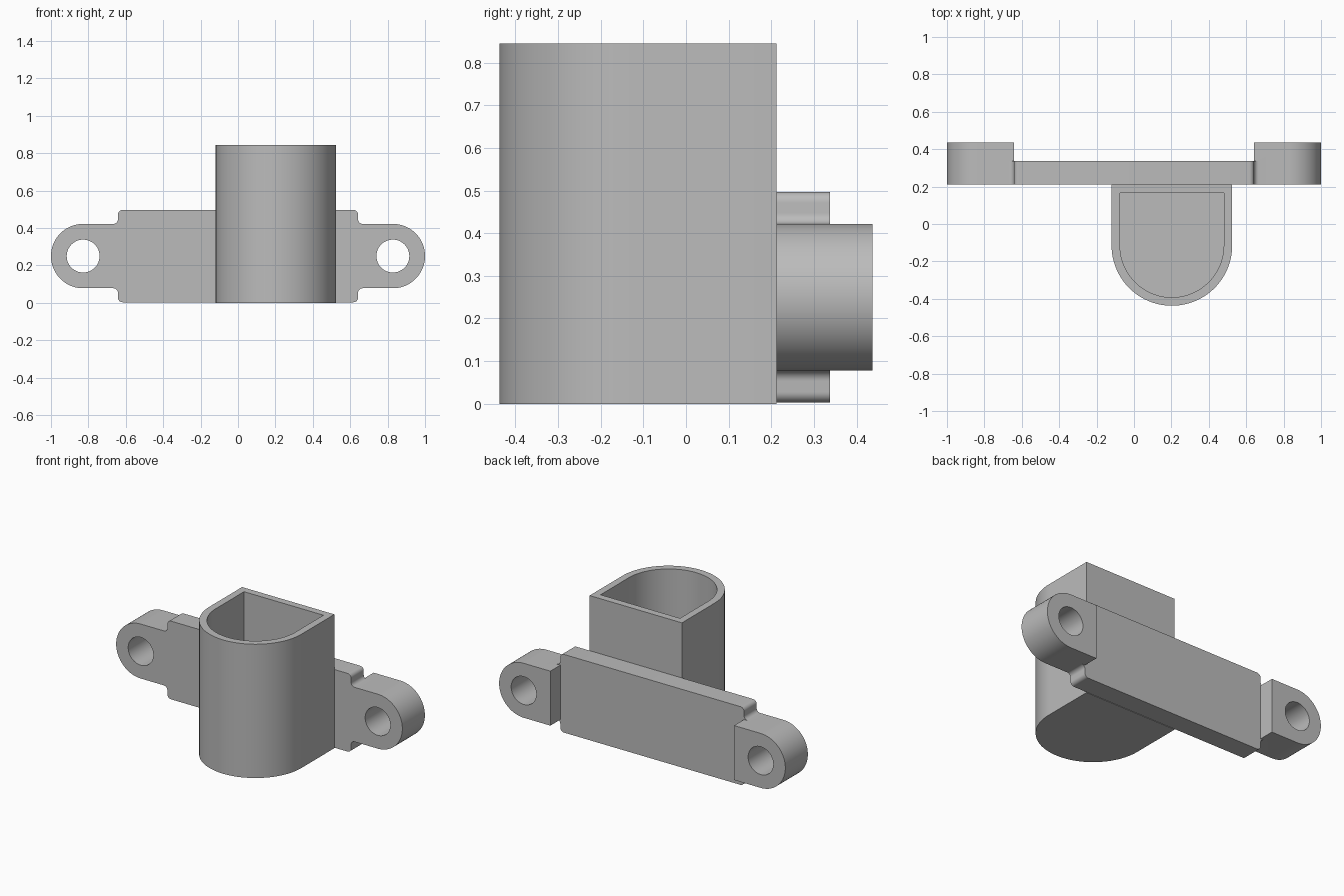
import bpy, bmesh
from math import pi, cos, sin, radians
from mathutils import Vector

old = bpy.data.objects.get("Cube")
if old:
    bpy.data.objects.remove(old, do_unlink=True)

grey = bpy.data.materials.new("plain grey")
grey.use_nodes = True
colour = (0.5, 0.5, 0.5, 1)
grey.diffuse_color = colour
grey.node_tree.nodes["Principled BSDF"].inputs["Base Color"].default_value = colour


def arc(cx, cy, r, start, end, steps):
    """Points along an arc, angles in degrees."""
    angles = [radians(start + (end - start) * i / steps) for i in range(steps + 1)]
    return [(cx + r * cos(a), cy + r * sin(a)) for a in angles]


def prism(name, outline, low, high, axis):
    """Extrude a closed outline along z (outline in x, y) or y (outline in x, z)."""
    place = {"z": lambda p: (p[0], p[1], low), "y": lambda p: (p[0], low, p[1])}[axis]
    bm = bmesh.new()
    face = bm.faces.new([bm.verts.new(place(p)) for p in outline])
    grown = bmesh.ops.extrude_face_region(bm, geom=[face])["geom"]
    shift = Vector((0, 0, high - low)) if axis == "z" else Vector((0, high - low, 0))
    bmesh.ops.translate(bm, vec=shift, verts=[v for v in grown if isinstance(v, bmesh.types.BMVert)])
    bmesh.ops.recalc_face_normals(bm, faces=bm.faces)
    mesh = bpy.data.meshes.new(name)
    bm.to_mesh(mesh)
    bm.free()
    mesh.materials.append(grey)
    obj = bpy.data.objects.new(name, mesh)
    bpy.context.collection.objects.link(obj)
    return obj


def combine(obj, other, operation):
    """Apply a boolean and remove the helper."""
    mod = obj.modifiers.new("combine", "BOOLEAN")
    mod.operation, mod.solver, mod.object = operation, "EXACT", other
    bpy.context.view_layer.objects.active = obj
    bpy.ops.object.modifier_apply(modifier=mod.name)
    bpy.data.objects.remove(other, do_unlink=True)


def smooth(obj):
    bpy.ops.object.select_all(action="DESELECT")
    obj.select_set(True)
    bpy.context.view_layer.objects.active = obj
    bpy.ops.object.shade_smooth_by_angle(angle=radians(30))


# Cup: D-shaped tube with a closed floor
CUP_X, CUP_Y, CUP_R, WALL = 0.2025, -0.1145, 0.3225, 0.045
BACK, TOP = 0.212, 0.845


def d_outline(r, back):
    return arc(CUP_X, CUP_Y, r, 180, 360, 64) + [(CUP_X + r, back), (CUP_X - r, back)]


cup = prism("cup", d_outline(CUP_R, BACK), 0, TOP, "z")
cavity = prism("cavity", d_outline(CUP_R - WALL, BACK - WALL), WALL, TOP + 0.1, "z")
combine(cup, cavity, "DIFFERENCE")
smooth(cup)

# Mounting plate: rounded corners, small fillets flowing onto the lugs
MID, HALF, EDGE, ROUND = 0.25, 0.247, 0.642, 0.025
LUG_X, LUG_R, HOLE_R = 0.828, 0.172, 0.088
corner = arc(EDGE - ROUND, HALF - ROUND, ROUND, 90, 0, 8)
fillet = arc(EDGE + ROUND, LUG_R + ROUND, ROUND, 180, 270, 8)
quarter = corner + fillet + [(EDGE, LUG_R)]
half = quarter + [(x, -z) for x, z in reversed(quarter)]
outline = [(x, MID + z) for x, z in half] + [(-x, MID + z) for x, z in reversed(half)]
plate = prism("mounting_plate", outline, BACK, 0.338, "y")

# Lugs: thick rounded ears with a screw hole each
for side in (-1, 1):
    ear = arc(LUG_X, MID, LUG_R, -90, 90, 48) + [(EDGE, MID + LUG_R), (EDGE, MID - LUG_R)]
    lug = prism("lug", [(side * x, z) for x, z in ear], BACK, 0.437, "y")
    hole = prism("hole", arc(side * LUG_X, MID, HOLE_R, 0, 352.5, 47), 0, 0.6, "y")
    combine(lug, hole, "DIFFERENCE")
    combine(plate, lug, "UNION")
smooth(plate)
